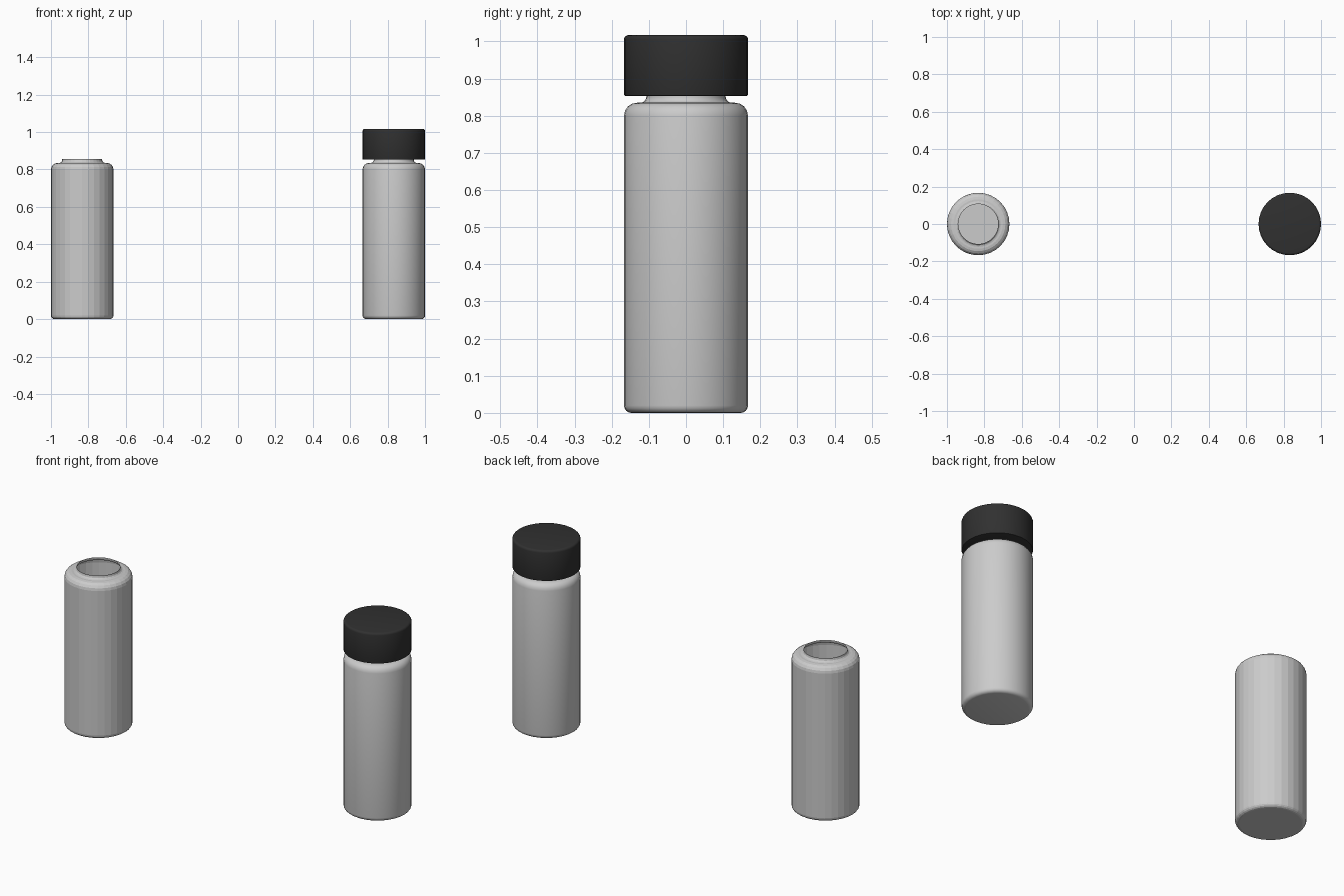
import bpy
import bmesh
from math import cos, sin, pi, radians

if "Cube" in bpy.data.objects:
    bpy.data.objects.remove(bpy.data.objects["Cube"], do_unlink=True)

SIDES = 32
RADIUS = 0.167


def make_material(name, rgb):
    mat = bpy.data.materials.new(name)
    mat.use_nodes = True
    mat.diffuse_color = (*rgb, 1)
    mat.node_tree.nodes["Principled BSDF"].inputs["Base Color"].default_value = (*rgb, 1)
    return mat


def arc(r, z, size, start, end, steps=4):
    """Profile points on a rounded corner centred at (r, z)."""
    angles = [radians(start + (end - start) * i / steps) for i in range(steps + 1)]
    return [(r + size * cos(a), z + size * sin(a)) for a in angles]


def lathe(name, profile, x, mat, close_top, smooth):
    """Spin a profile of (radius, height) pairs, with a flat base."""
    bm = bmesh.new()
    rings = []
    for r, z in profile:
        rings.append([bm.verts.new((r * cos(2 * pi * i / SIDES), r * sin(2 * pi * i / SIDES), z))
                      for i in range(SIDES)])
    for low, high in zip(rings, rings[1:]):
        for i in range(SIDES):
            j = (i + 1) % SIDES
            bm.faces.new((low[i], low[j], high[j], high[i]))
    bm.faces.new(rings[0][::-1])
    if close_top:
        bm.faces.new(rings[-1])
    mesh = bpy.data.meshes.new(name)
    bm.to_mesh(mesh)
    bm.free()
    mesh.materials.append(mat)
    obj = bpy.data.objects.new(name, mesh)
    obj.location.x = x
    bpy.context.collection.objects.link(obj)
    if smooth:
        bpy.ops.object.select_all(action="DESELECT")
        obj.select_set(True)
        bpy.context.view_layer.objects.active = obj
        bpy.ops.object.shade_smooth_by_angle(angle=radians(40))
    return obj


grey = make_material("light_grey", (0.6, 0.6, 0.6))
black = make_material("cap_black", (0.03, 0.03, 0.03))

# Bottle: rounded base, straight wall, rounded shoulder, short flared neck
bottle = (arc(RADIUS - 0.02, 0.02, 0.02, -90, 0)
          + arc(RADIUS - 0.035, 0.80, 0.035, 0, 90)
          + arc(0.122, 0.85, 0.015, 270, 180, 3)
          + [(0.107, 0.855)])
lathe("open_bottle", bottle, -1 + RADIUS, grey, False, False)
lathe("capped_bottle", bottle, 1 - RADIUS, grey, False, True)

# Cap: plain disc with softened rims
cap = (arc(RADIUS - 0.004, 0.857, 0.004, -90, 0, 2)
       + arc(RADIUS - 0.012, 1.005, 0.012, 0, 90))
lathe("cap", cap, 1 - RADIUS, black, True, True)
